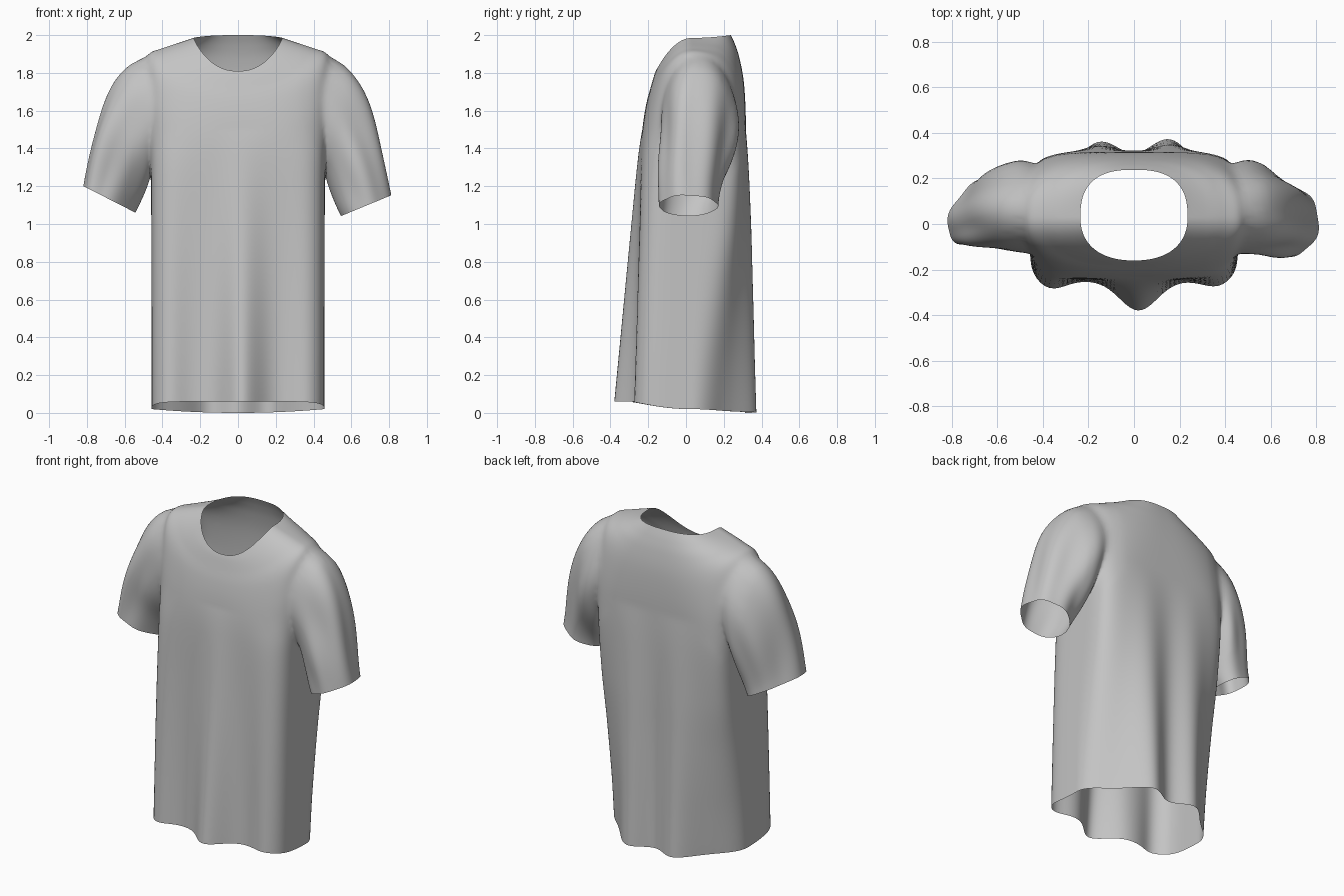
import bpy, bmesh, math
from mathutils import Vector

cube = bpy.data.objects.get("Cube")
if cube:
    bpy.data.objects.remove(cube, do_unlink=True)

AROUND, SUB, SLEEVE_STEPS = 160, 7, 22
MID_Y = 0.03

# Torso rings, hem to neckline:
# z front, z side, z back, half width, y front, y back, front and back squareness
ROWS = [
    (.06, .02, .00, .457, -.250, .260, 6.5, 2.0),
    (.35, .34, .33, .458, -.248, .272, 6.2, 2.4),
    (.70, .70, .70, .458, -.246, .288, 5.8, 3.3),
    (1.0, 1.0, 1.0, .459, -.244, .303, 5.3, 4.6),
    (1.27, 1.28, 1.28, .462, -.242, .314, 4.6, 5.5),
    (1.43, 1.50, 1.46, .475, -.237, .317, 3.6, 4.8),
    (1.55, 1.74, 1.62, .490, -.225, .315, 2.9, 3.6),
    (1.65, 1.89, 1.76, .480, -.207, .305, 2.5, 2.8),
    (1.73, 1.93, 1.87, .400, -.185, .285, 2.4, 2.6),
    (1.785, 1.960, 1.945, .310, -.169, .262, 2.4, 2.5),
    (1.81, 1.985, 2.0, .235, -.160, .238, 2.3, 2.6),
]
# Hanging folds: x centre, width, depth at the hem
FRONT_FOLDS = [(.02, .082, .135), (-.37, .065, .045), (.37, .065, .035)]
BACK_FOLDS = [(-.155, .09, .114), (.16, .09, .126)]


def spline(a, b, c, d, t):
    """Smooth curve from b to c."""
    return tuple(q + .5 * t * (r - p + t * (2 * p - 5 * q + 4 * r - s + t * (3 * (q - r) + s - p)))
                 for p, q, r, s in zip(a, b, c, d))


def all_rings():
    last = len(ROWS) - 1
    for i in range(last):
        keys = [ROWS[min(max(i + k, 0), last)] for k in (-1, 0, 1, 2)]
        for k in range(SUB):
            yield spline(*keys, k / SUB)
    yield ROWS[last]


def torso_point(ring, angle):
    zf, zs, zb, half, yf, yb, nf, nb = ring
    c, s = math.cos(angle), math.sin(angle)
    n, z_end, y_end, folds = (nf, zf, yf, FRONT_FOLDS) if s < 0 else (nb, zb, yb, BACK_FOLDS)
    r = (abs(c) ** n + abs(s) ** n) ** (-1 / n)
    c, s = c * r, s * r
    x = half * c
    y = MID_Y + abs(s) * (y_end - MID_Y)
    z = zs + s * s * (z_end - zs)
    hang = max(0, 1 - z / 1.5) * min(1, 1.4 * abs(s))
    push = sum(d * math.exp(-((x - m) / w) ** 2 / 2) for m, w, d in folds)
    return Vector((x, y + math.copysign(push * hang, s), z))


bm = bmesh.new()

# Torso shell, open at the hem and neck
rings = [[bm.verts.new(torso_point(ring, math.tau * j / AROUND)) for j in range(AROUND)]
         for ring in all_rings()]
for low, high in zip(rings, rings[1:]):
    for j in range(AROUND):
        k = (j + 1) % AROUND
        bm.faces.new((low[j], low[k], high[k], high[j]))

# Armhole ellipse seen from the side
ARM_Y, ARM_Z, ARM_HY, ARM_HZ = .065, 1.573, .195, .314

# Cuffs: centre, outward half axis and front-to-back half depth, per side
CUFFS = {
    1: (Vector((.678, .012, 1.097)), Vector((.133, 0, .055)), .155),
    -1: (Vector((.68, .058, 1.13)), Vector((.137, -.065, .07)), .137),
}


def arm_coords(p):
    return (p.y - ARM_Y) / ARM_HY, (p.z - ARM_Z) / ARM_HZ


def on_armhole(p):
    """Move a point radially onto the armhole ellipse."""
    u, w = arm_coords(p)
    r = math.hypot(u, w)
    return Vector((p.x, ARM_Y + ARM_HY * u / r, ARM_Z + ARM_HZ * w / r))


def sleeve_point(start, phi, t, side):
    """Point on a strand running from the armhole to the cuff."""
    c, s = math.cos(phi), math.sin(phi)
    h = (1 + s) / 2
    centre, axis, depth = CUFFS[side]
    end = centre + axis * s + Vector((0, depth * c, 0))
    t0 = Vector((.05, 0, -.2)).lerp(Vector((.69, 0, -.21)), h)
    t0.y = .22 * max(c, 0)
    t1 = Vector((.1, 0, -.2)).lerp(Vector((.17, 0, -.86)), h)
    a = Vector((abs(start.x), start.y, start.z))
    p = (a * (2 * t ** 3 - 3 * t * t + 1) + t0 * (t ** 3 - 2 * t * t + t)
         + end * (3 * t * t - 2 * t ** 3) + t1 * (t ** 3 - t * t))
    # soft wrinkles along and across the sleeve, calm under the arm
    outward = Vector((.8 * s, c, .4 * s))
    grow = math.sin(math.pi * t * .8) * min(1, 1.5 * h)
    wave = math.sin(6 * phi + side + 1.5 * t) + .5 * math.sin(9 * t + 3 * phi - side)
    p += outward * (.008 * wave * grow)
    return Vector((p.x * side, p.y, p.z))


# Sleeves grown from the armholes
for side in (1, -1):
    inside = []
    for f in bm.faces:
        mid = f.calc_center_median()
        if mid.x * side > .3 and math.hypot(*arm_coords(mid)) < 1:
            inside.append(f)
    rim = {e for f in inside for e in f.edges if any(g not in inside for g in e.link_faces)}
    bmesh.ops.delete(bm, geom=inside, context='FACES')
    # even out the rim along the ellipse
    beside = {v: [e.other_vert(v) for e in v.link_edges if e in rim] for e in rim for v in e.verts}
    for v in beside:
        v.co = on_armhole(v.co)
    for _ in range(12):
        moved = {v: on_armhole((v.co * 2 + a.co + b.co) / 4) for v, (a, b) in beside.items()}
        for v, co in moved.items():
            v.co = co
    strands = {}
    for v in beside:
        u, w = arm_coords(v.co)
        phi = math.atan2(w, u)
        strands[v] = [v] + [bm.verts.new(sleeve_point(v.co, phi, k / SLEEVE_STEPS, side))
                            for k in range(1, SLEEVE_STEPS + 1)]
    for e in rim:
        a, b = (strands[v] for v in e.verts)
        for k in range(SLEEVE_STEPS):
            bm.faces.new((a[k], b[k], b[k + 1], a[k + 1]))

# Relax the seam where sleeves meet the torso
near_seam = [v for v in bm.verts if not v.is_boundary and abs(v.co.x) > .34 and v.co.z > 1.2
             and .75 < math.hypot(*arm_coords(v.co)) < 1.35 and abs(v.co.x) < .56]
for _ in range(5):
    bmesh.ops.smooth_vert(bm, verts=near_seam, factor=.5,
                          use_axis_x=True, use_axis_y=True, use_axis_z=True)

# Normals outward
bmesh.ops.recalc_face_normals(bm, faces=bm.faces[:])
front_face = min(bm.faces, key=lambda f: f.calc_center_median().y)
if front_face.normal.y > 0:
    bmesh.ops.reverse_faces(bm, faces=bm.faces[:])

mesh = bpy.data.meshes.new("shirt")
bm.to_mesh(mesh)
bm.free()
for poly in mesh.polygons:
    poly.use_smooth = True
shirt = bpy.data.objects.new("shirt", mesh)
bpy.context.collection.objects.link(shirt)

# Fabric
GREY = (.55, .55, .55, 1)
fabric = bpy.data.materials.new("grey fabric")
fabric.use_nodes = True
fabric.diffuse_color = GREY
for node in fabric.node_tree.nodes:
    if node.type == 'BSDF_PRINCIPLED':
        node.inputs["Base Color"].default_value = GREY
        node.inputs["Roughness"].default_value = .9
mesh.materials.append(fabric)
